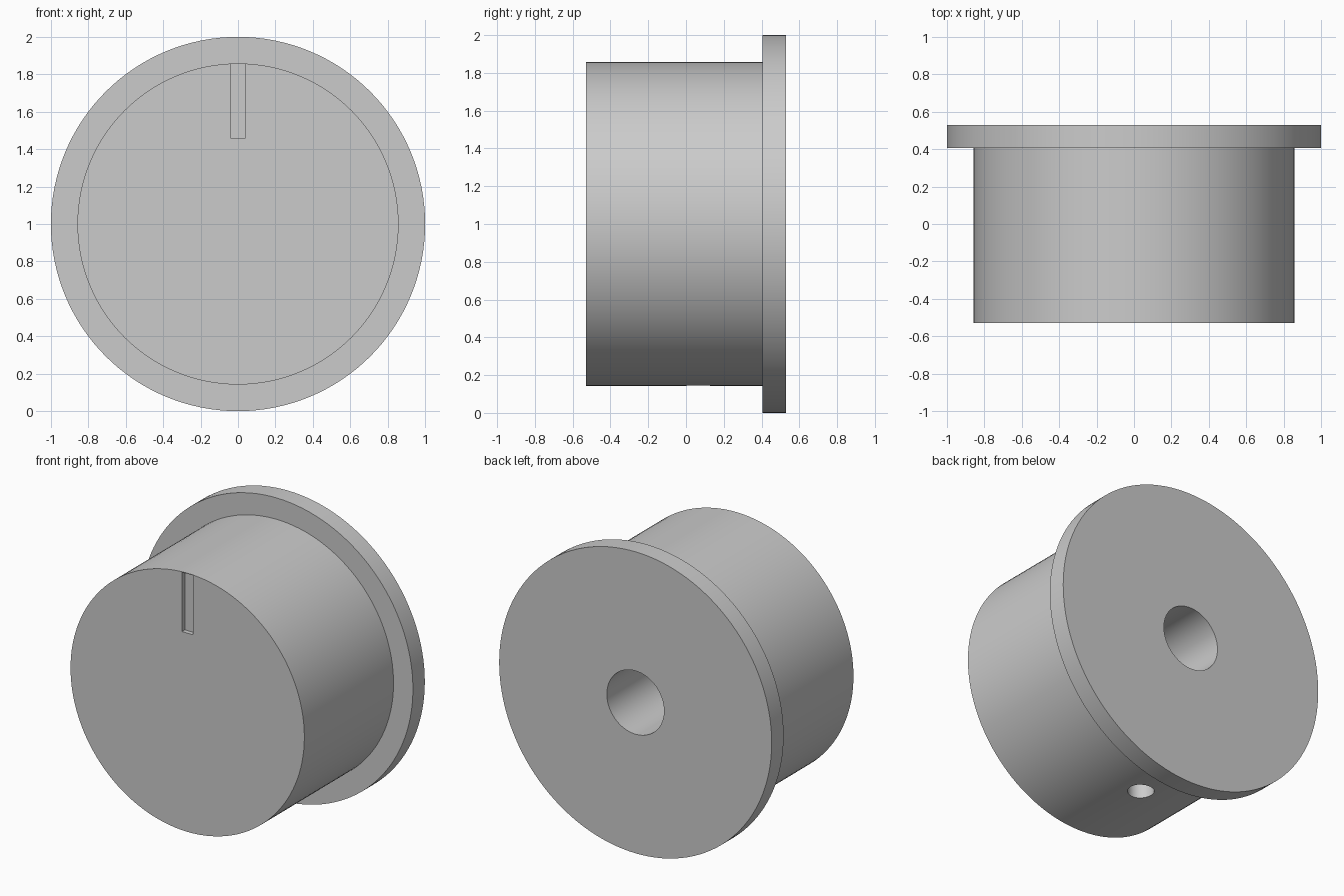
import bpy, bmesh, math
from mathutils import Vector

if "Cube" in bpy.data.objects:
    bpy.data.objects.remove(bpy.data.objects["Cube"])

CENTRE = Vector((0, 0, 1))


def lathe(name, profile, steps=128):
    """Spin (radius, y) points round the y axis through CENTRE."""
    bm = bmesh.new()
    vs = [bm.verts.new(CENTRE + Vector((r, y, 0))) for r, y in profile]
    es = [bm.edges.new(p) for p in zip(vs, vs[1:])]
    bmesh.ops.spin(bm, geom=vs + es, cent=CENTRE, axis=(0, 1, 0),
                   angle=2 * math.pi, steps=steps, use_duplicate=False)
    bmesh.ops.remove_doubles(bm, verts=bm.verts, dist=1e-5)
    bmesh.ops.recalc_face_normals(bm, faces=bm.faces)
    mesh = bpy.data.meshes.new(name)
    bm.to_mesh(mesh)
    bm.free()
    ob = bpy.data.objects.new(name, mesh)
    bpy.context.collection.objects.link(ob)
    return ob


def cut(target, cutter):
    """Subtract the cutter and remove it."""
    mod = target.modifiers.new("cut", 'BOOLEAN')
    mod.operation, mod.solver, mod.object = 'DIFFERENCE', 'EXACT', cutter
    bpy.context.view_layer.objects.active = target
    bpy.ops.object.modifier_apply(modifier=mod.name)
    bpy.data.objects.remove(cutter)


# Knob: body, wide rear flange and blind shaft hole in one profile
knob = lathe("knob", [(0, -0.53), (0.858, -0.53), (0.858, 0.405), (1, 0.405),
                      (1, 0.53), (0.21, 0.53), (0.21, -0.25), (0, -0.25)])

# Pointer slot: shallow recess in the front face
bpy.ops.mesh.primitive_cube_add(size=1, location=(0, -0.55, 1.657))
slot = bpy.context.object
slot.name, slot.scale = "slot_cutter", (0.08, 0.1, 0.394)
slot.hide_render = True
cut(knob, slot)

# Set-screw hole: from the underside up into the shaft hole
bpy.ops.mesh.primitive_cylinder_add(vertices=48, radius=0.08, depth=0.95,
                                    location=(0, 0.065, 0.475))
screw = bpy.context.object
screw.name, screw.hide_render = "screw_cutter", True
cut(knob, screw)

bpy.ops.object.select_all(action='DESELECT')
knob.select_set(True)
bpy.context.view_layer.objects.active = knob
bpy.ops.object.shade_smooth_by_angle(angle=math.radians(30))
